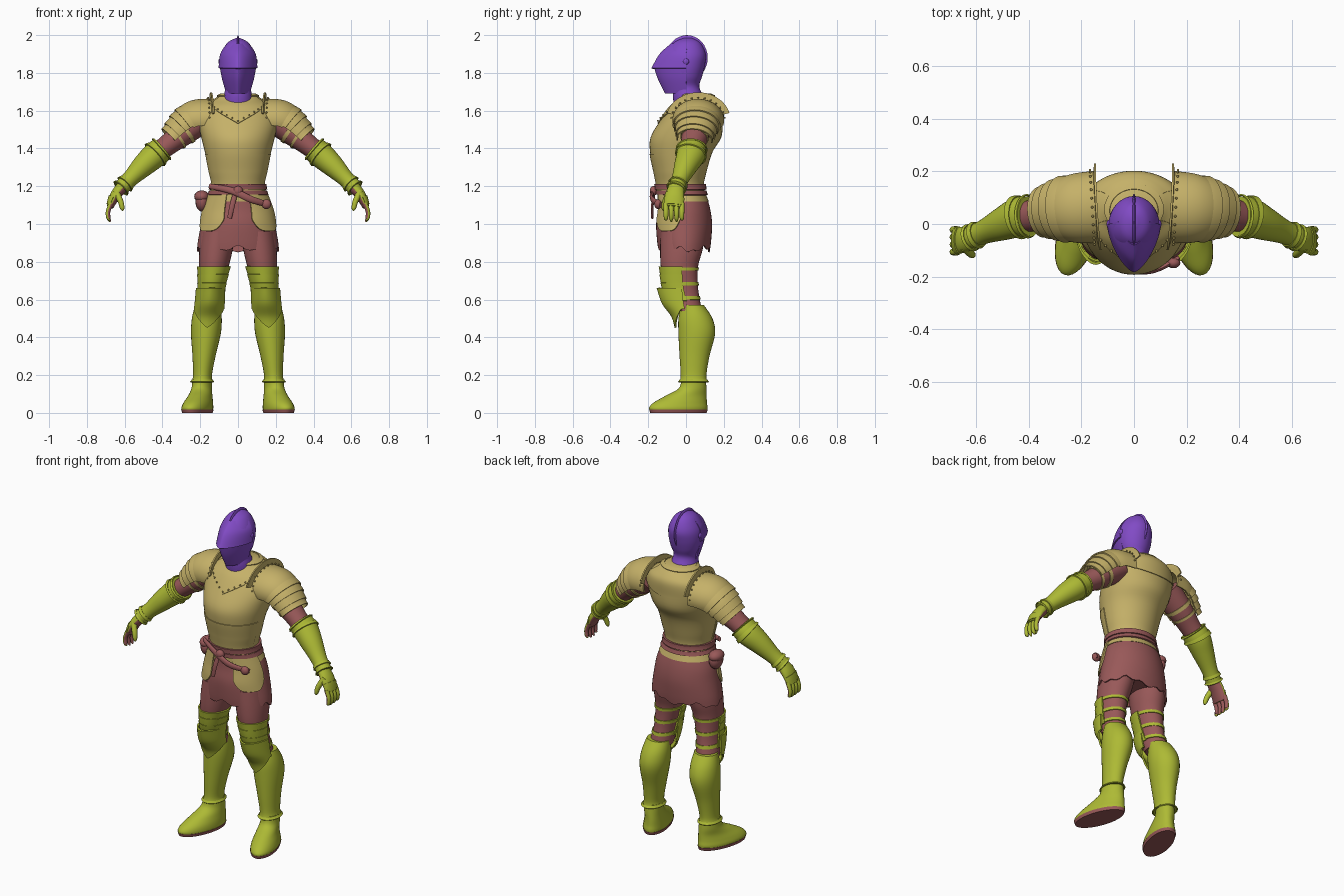
import bpy, bmesh, math
from mathutils import Vector

if "Cube" in bpy.data.objects:
    bpy.data.objects.remove(bpy.data.objects["Cube"])


def material(name, r, g, b):
    m = bpy.data.materials.new(name)
    m.use_nodes = True
    m.diffuse_color = (r, g, b, 1)
    m.node_tree.nodes["Principled BSDF"].inputs["Base Color"].default_value = (r, g, b, 1)
    return m


PURPLE = material("purple", .22, .07, .56)
TAN = material("tan", .56, .44, .14)
GREEN = material("lime green", .42, .49, .035)
RED = material("brick red", .32, .10, .10)


def ring_at(rings, s):
    """Smoothly interpolated cross-section (x, y, z, radius u, radius v)."""
    last = len(rings) - 1
    s = max(0, min(last, s))
    i = min(int(s), last - 1)
    t = s - i
    a, b, c, d = (rings[max(0, min(last, i + k))] for k in (-1, 0, 1, 2))
    return [q + t / 2 * (r - p + t * (2 * p - 5 * q + 4 * r - w + t * (3 * (q - r) + w - p)))
            for p, q, r, w in zip(a, b, c, d)]


def surface(rings, s, deg, grow=0, power=2, flat=True, yaw=0):
    """Point on a lofted surface; angle 0 is outward, 90 back, 270 front."""
    x, y, z, ru, rv = ring_at(rings, s)
    a = math.radians(deg)
    c, n = (math.copysign(abs(f) ** (2 / power), f) for f in (math.cos(a), math.sin(a)))
    u, v = Vector((math.cos(yaw), math.sin(yaw), 0)), Vector((-math.sin(yaw), math.cos(yaw), 0))
    if not flat:
        t = Vector(ring_at(rings, s + .05)[:3]) - Vector(ring_at(rings, s - .05)[:3])
        t.normalize()
        v = (v - t * v.dot(t)).normalized()
        u = t.cross(v)
    return Vector((x, y, z)) + u * c * (ru + grow) + v * n * (rv + grow)


def finish(bm, name, mats, mirror=False, thick=0):
    mesh = bpy.data.meshes.new(name)
    bm.to_mesh(mesh)
    bm.free()
    for m in mats:
        mesh.materials.append(m)
    mesh.polygons.foreach_set("use_smooth", [True] * len(mesh.polygons))
    ob = bpy.data.objects.new(name, mesh)
    bpy.context.collection.objects.link(ob)
    if thick:
        ob.modifiers.new("Thickness", "SOLIDIFY").thickness = thick
    if mirror:
        ob.modifiers.new("Mirror", "MIRROR").use_mirror_merge = False
    ob.modifiers.new("Sharp edges", "EDGE_SPLIT").split_angle = math.radians(40)
    return ob


def loft(name, rings, mat, arc=(0, 360), start=0, end=None, grow=0, flare=0, n=32, m=None,
         thick=0, mirror=False, alt=None, **shape):
    """Skin through the rings; end may be a function of the angle, alt colours the inner side."""
    end = len(rings) - 1 if end is None else end
    stop = end if callable(end) else lambda a: end
    m = m or 4 * len(rings)
    full = arc == (0, 360)
    bm = bmesh.new()
    cols = []
    for i in range(n if full else n + 1):
        a = arc[0] + (arc[1] - arc[0]) * i / n
        cols.append([bm.verts.new(surface(rings, start + (stop(a) - start) * k / m, a,
                                          grow + flare * k / m, **shape)) for k in range(m + 1)])
    for i in range(n):
        p, q = cols[i], cols[(i + 1) % len(cols)]
        inner = math.cos(math.radians(arc[0] + (arc[1] - arc[0]) * (i + .5) / n)) < -.1
        for k in range(m):
            f = bm.faces.new((p[k], p[k + 1], q[k + 1], q[k]))
            f.material_index = int(bool(alt) and inner)
    if full and not thick:
        bm.faces.new([c[0] for c in cols])
        bm.faces.new([c[-1] for c in reversed(cols)])
    return finish(bm, name, [mat, alt] if alt else [mat], mirror, thick)


def balls(name, points, size, mat, mirror=False, seg=16):
    bm = bmesh.new()
    for p in points:
        vs = bmesh.ops.create_uvsphere(bm, u_segments=seg, v_segments=seg // 2, radius=1)["verts"]
        bmesh.ops.scale(bm, vec=size, verts=vs)
        bmesh.ops.translate(bm, vec=p, verts=vs)
    return finish(bm, name, [mat], mirror)


RIVET = (.005, .005, .005)

# Helmet: skull with neck, two-part beaked visor, crest and pivots
loft("helmet_skull", [(0, .01, 1.985, .01, .02), (0, .005, 1.96, .055, .07), (0, 0, 1.9, .09, .105),
     (0, 0, 1.84, .096, .1), (0, 0, 1.78, .086, .085), (0, 0, 1.73, .067, .07),
     (0, .01, 1.68, .075, .08), (0, .02, 1.64, .08, .085)], PURPLE)
loft("upper_visor", [(0, .01, 1.955, .06, .09), (0, 0, 1.9, .094, .14), (0, 0, 1.825, .103, .183)],
     PURPLE, (180, 360), power=1.5, thick=.008)
loft("lower_visor", [(0, 0, 1.84, .097, .172), (0, 0, 1.77, .085, .15), (0, .005, 1.69, .062, .115)],
     PURPLE, (180, 360), power=1.5, thick=.008)
balls("helmet_crest", [(0, .005, 1.88)], (.012, .11, .12), PURPLE, seg=32)
balls("visor_pivot", [(.096, 0, 1.86)], (.008, .016, .016), PURPLE, True)

# Cuirass with a pointed upper breastplate and a collar
torso = [(0, .05, 1.69, .085, .075), (0, .065, 1.66, .13, .105), (0, .055, 1.62, .185, .14),
         (0, .03, 1.55, .21, .165), (0, 0, 1.46, .195, .187), (0, -.025, 1.38, .175, .165),
         (0, -.03, 1.28, .155, .14), (0, -.03, 1.2, .14, .125), (0, -.015, 1.12, .168, .135)]
loft("cuirass", torso, TAN, n=48)
chest_edge = lambda a: 1.9 + 1.3 * max(0, 1 - abs(a - 270) / 50)
loft("upper_breastplate", torso, TAN, (210, 330), .5, chest_edge, .006, n=24, thick=.007)
loft("back_yoke", torso, TAN, (30, 150), .5, lambda a: 2.4 + .8 * math.sin(math.radians(a)),
     .005, n=24, thick=.007)
loft("waist_ridge", torso, TAN, (190, 350), 5.1, 7.4, .004, n=24, thick=.006)
loft("collar", torso, TAN, start=0, end=.4, grow=.008, flare=.006, thick=.008, m=3)
balls("breastplate_rivets", [surface(torso, chest_edge(a) - .15, a, .011) for a in range(222, 320, 8)],
      RIVET, TAN, seg=8)

# Shoulder armour: cap, raised rim and overlapping lames
shoulder = [(.14, .065, 1.55, .113, .137), (.22, .06, 1.545, .112, .132),
            (.28, .055, 1.51, .098, .115), (.35, .045, 1.445, .072, .088)]
loft("shoulder_cap", shoulder, TAN, (-105, 105), 0, 1.6, mirror=True, thick=.01, flat=False)
loft("shoulder_rim", shoulder, TAN, (-75, 75), 0, .14, .034, -.034, m=3, mirror=True,
     thick=.008, flat=False)
balls("shoulder_rivets", [surface(shoulder, .3, a, .006, flat=False) for a in range(-84, 85, 14)],
      RIVET, TAN, True, 8)
for i in range(4):
    loft(f"shoulder_lame_{i + 1}", shoulder, TAN, (-100, 100), 1.35 + .38 * i, 1.85 + .38 * i,
         -.002, .011, m=4, mirror=True, thick=.007, flat=False)

# Arms: sleeve with straps, forearm armour with cuffs
sleeve = [(.18, .06, 1.56, .075, .09), (.29, .05, 1.48, .066, .075),
          (.37, .035, 1.42, .056, .062), (.46, .02, 1.35, .05, .055)]
loft("sleeve", sleeve, RED, mirror=True, flat=False)
for i, s in enumerate((.8, 1.3)):
    loft(f"sleeve_strap_{i + 1}", sleeve, TAN, start=s, end=s + .15, grow=.005, m=2,
         mirror=True, thick=.006, flat=False)
forearm = [(.4, .03, 1.4, .066, .075), (.44, .025, 1.365, .069, .076), (.5, 0, 1.31, .06, .063),
           (.57, -.03, 1.24, .044, .046), (.62, -.052, 1.19, .043, .045)]
loft("forearm_armour", forearm, GREEN, mirror=True, flat=False)
for i, (a, b) in enumerate(((0, .2), (.75, 1), (3.3, 3.5), (3.8, 4))):
    loft(f"forearm_rim_{i + 1}", forearm, GREEN, start=a, end=b, grow=.004, flare=.005, m=2,
         mirror=True, thick=.007, flat=False)

# Hands: green plates on the back, red palms
hand = [(.61, -.05, 1.2, .032, .04), (.65, -.06, 1.15, .028, .05), (.678, -.065, 1.09, .018, .048)]
loft("hand", hand, GREEN, mirror=True, alt=RED, flat=False)
loft("knuckle_plate", hand, GREEN, (-80, 80), 1.2, 1.8, .004, mirror=True, thick=.006, flat=False)
for i in range(4):
    y = -.106 + .028 * i
    tip = 1.025 if i in (0, 3) else 1.012
    loft(f"finger_{i + 1}", [(.672, y, 1.11, .013, .014), (.688, y, 1.065, .012, .013),
         (.685, y, 1.03, .011, .011), (.675, y, tip, .004, .004)], GREEN, n=12, mirror=True,
         alt=RED, flat=False)
loft("thumb", [(.645, -.085, 1.17, .018, .02), (.622, -.11, 1.12, .015, .016),
     (.613, -.118, 1.085, .012, .012), (.61, -.118, 1.07, .004, .004)], GREEN, n=12,
     mirror=True, flat=False)

# Ragged tunic skirt, hips and front hip plates
skirt = [(0, -.02, 1.16, .148, .125), (0, -.01, 1.08, .178, .138), (0, -.01, 1, .195, .148),
         (0, -.01, .91, .212, .143), (0, -.01, .85, .218, .135)]
loft("tunic_skirt", skirt, RED, n=64, thick=.008,
     end=lambda a: 3.65 + .2 * math.sin(math.radians(5 * a)) + .15 * math.sin(math.radians(13 * a)))
loft("hips", skirt, RED, end=3.2, grow=-.012)
loft("hip_plate", skirt, TAN, (292, 352), .1, lambda a: 2.4 - .7 * (abs(a - 322) / 30) ** 4,
     .012, n=24, mirror=True, thick=.009)

# Belts, hanging sash, knot and pouch
loft("waist_belt", torso, RED, start=6.85, end=7.2, grow=.012, m=3, thick=.012)
loft("lower_belt", torso, RED, start=7.25, end=7.5, grow=.009, m=3, thick=.012)
loft("diagonal_sash", [(-.15, -.11, 1.2, .014, .01), (-.03, -.172, 1.175, .018, .01),
     (.07, -.178, 1.13, .018, .01), (.17, -.13, 1.1, .014, .01)], RED, n=12, flat=False)
loft("hanging_strap", [(-.01, -.165, 1.18, .012, .007), (-.03, -.178, 1.1, .014, .007),
     (-.045, -.178, 1.03, .012, .006)], RED, n=12, flat=False)
balls("sash_knots", [(0, -.172, 1.175), (.15, -.148, 1.105)], (.026, .02, .026), RED)
balls("pouch", [(-.19, -.02, 1.12)], (.036, .05, .055), RED)
balls("pouch_flap", [(-.192, -.02, 1.145)], (.04, .053, .033), RED)

# Thighs with front plates and rear straps
thigh = [(.105, -.015, .96, .09, .12), (.117, -.025, .86, .088, .112), (.128, -.035, .77, .078, .098),
         (.142, -.025, .65, .064, .09), (.155, .015, .54, .066, .07)]
loft("thigh", thigh, RED, mirror=True)
for i in range(3):
    loft(f"thigh_plate_{i + 1}", thigh, GREEN, (172, 368), 1.96 + .36 * i, 2.45 + .5 * i,
         .011, -.004, m=5, mirror=True, thick=.008)
for i, s in enumerate((2.0, 2.65, 3.25)):
    loft(f"thigh_strap_{i + 1}", thigh, GREEN, start=s, end=s + .15, grow=.005, m=2,
         mirror=True, thick=.007)

# Pointed knee guard and calf armour
knee = [(.145, -.03, .66, .075, .122), (.15, -.02, .58, .077, .105), (.158, 0, .51, .078, .075),
        (.163, .005, .45, .078, .062)]
loft("knee_guard", knee, GREEN, (175, 365), 0,
     lambda a: 1.4 + 1.6 * max(0, 1 - abs(a - 270) / 80), .003, power=1.8, mirror=True, thick=.01)
calf = [(.16, .035, .57, .068, .06), (.165, .05, .5, .079, .09), (.17, .057, .42, .079, .097),
        (.18, .045, .3, .061, .079), (.188, .04, .2, .05, .068), (.19, .04, .165, .056, .074)]
loft("calf_armour", calf, GREEN, mirror=True)
loft("ankle_rim", calf, GREEN, start=4.5, end=5, grow=.003, flare=.005, m=3, mirror=True, thick=.006)

# Boots turned outwards, with red soles
boot = [(.19, .04, .18, .05, .066), (.192, .035, .13, .052, .075), (.2, 0, .09, .058, .113),
        (.21, -.03, .055, .068, .146), (.215, -.04, .03, .073, .16), (.215, -.04, .012, .072, .158)]
loft("boot", boot, GREEN, mirror=True, yaw=.3)
loft("sole", [(.215, -.04, .018, .075, .161), (.215, -.04, 0, .07, .155)], RED, mirror=True, yaw=.3)
